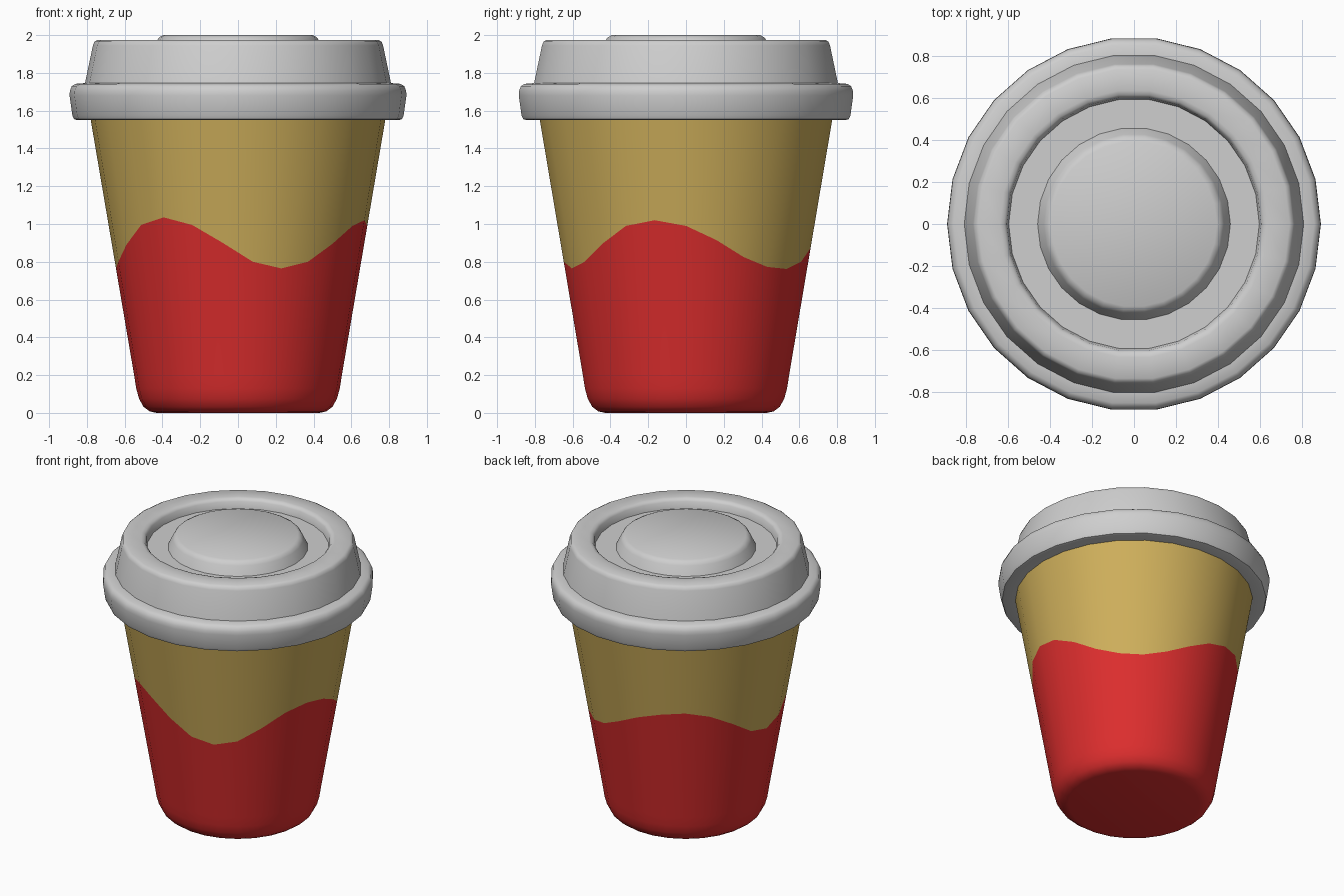
import bpy, bmesh, math

if "Cube" in bpy.data.objects:
    bpy.data.objects.remove(bpy.data.objects["Cube"])

SIDES = 26


def material(name, rgb):
    m = bpy.data.materials.new(name)
    m.diffuse_color = (*rgb, 1)
    m.use_nodes = True
    m.node_tree.nodes["Principled BSDF"].inputs["Base Color"].default_value = m.diffuse_color
    return m


red = material("red", (0.72, 0.027, 0.027))
tan = material("tan_yellow", (0.62, 0.43, 0.105))
grey = material("light_grey", (0.62, 0.62, 0.62))


def lathe(name, rings, mats, cap_start=False, cap_end=False, mat_rule=None):
    """Spin rings around z; a ring is (radius, z) or a list of one (radius, z) per side."""
    bm = bmesh.new()
    loops = []
    for ring in rings:
        pts = ring if isinstance(ring, list) else [ring] * SIDES
        loops.append([bm.verts.new((r * math.cos(2 * math.pi * i / SIDES),
                                    r * math.sin(2 * math.pi * i / SIDES), z))
                      for i, (r, z) in enumerate(pts)])
    for j, (a, b) in enumerate(zip(loops, loops[1:])):
        for i in range(SIDES):
            k = (i + 1) % SIDES
            f = bm.faces.new((a[i], a[k], b[k], b[i]))
            f.material_index = mat_rule(j) if mat_rule else 0
    if cap_start:
        bm.faces.new(loops[0][::-1])
    if cap_end:
        bm.faces.new(loops[-1])
    bmesh.ops.recalc_face_normals(bm, faces=bm.faces)
    me = bpy.data.meshes.new(name)
    bm.to_mesh(me)
    bm.free()
    for m in mats:
        me.materials.append(m)
    ob = bpy.data.objects.new(name, me)
    bpy.context.collection.objects.link(ob)
    bpy.ops.object.select_all(action='DESELECT')
    ob.select_set(True)
    bpy.context.view_layer.objects.active = ob
    bpy.ops.object.shade_smooth_by_angle(angle=math.radians(40))
    return ob


# Cup: rounded foot, straight flaring wall, wavy line between the two colours
def wall(z):
    return 0.55 + (z - 0.2) * 0.17


wave = [.99, .915, .825, .773, .762, .80, .873, .95, 1.0, 1.02, .985, .90, .80,
        .765, .80, .89, .995, 1.035, .995, .90, .80, .765, .80, .895, .99, 1.02]
foot = [(0.43, 0.0), (0.468, 0.008), (0.50, 0.032), (0.524, 0.075),
        (0.539, 0.13), (wall(0.2), 0.2)]
cup_rings = foot + [[(wall(z), z) for z in wave], (wall(1.56), 1.56), (wall(1.70), 1.70)]
lathe("cup", cup_rings, [red, tan], cap_start=True, cap_end=True,
      mat_rule=lambda j: 1 if j >= len(foot) else 0)

# Lid: rolled rim, tapered collar, recessed groove and raised centre
lid = [(0.76, 1.552), (0.85, 1.55), (0.868, 1.555), (0.877, 1.575),
       (0.892, 1.68), (0.89, 1.705), (0.88, 1.73), (0.86, 1.742), (0.81, 1.746),
       (0.768, 1.945), (0.76, 1.965), (0.742, 1.975),
       (0.64, 1.975), (0.62, 1.97), (0.607, 1.955), (0.598, 1.907),
       (0.46, 1.907), (0.43, 1.97), (0.418, 1.988), (0.395, 2.0)]
lathe("lid", lid, [grey], cap_end=True)
